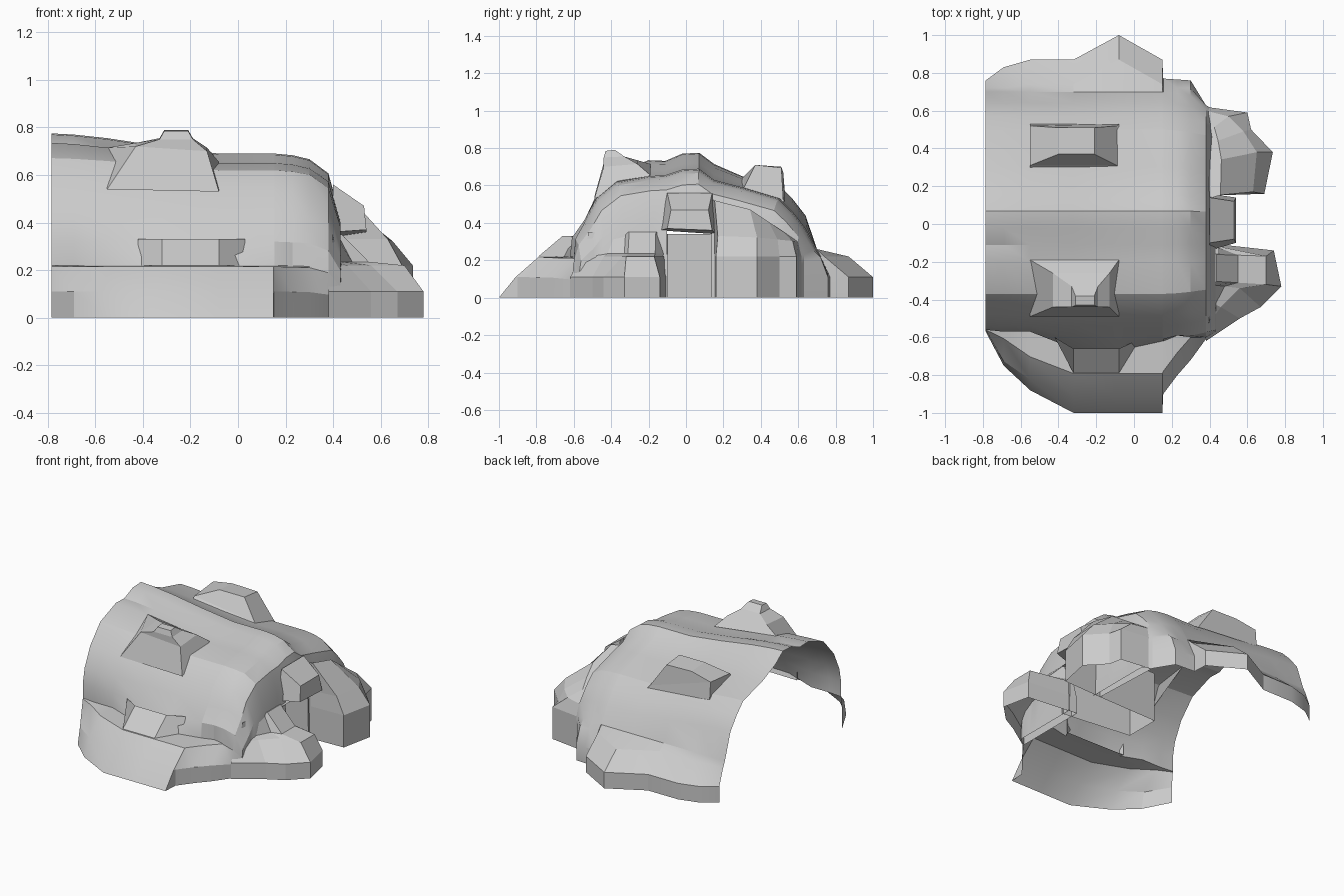
import bpy
import bmesh

cube = bpy.data.objects.get("Cube")
if cube:
    bpy.data.objects.remove(cube, do_unlink=True)

grey = bpy.data.materials.new("stone grey")
grey.use_nodes = True
colour = (0.6, 0.6, 0.6, 1)
grey.diffuse_color = colour
grey.node_tree.nodes["Principled BSDF"].inputs["Base Color"].default_value = colour


def loft(name, rings, closed=False, cap=False, angle=0.0, hole=None):
    """Skin a list of equal-length point rings; hole picks faces to leave out."""
    bm = bmesh.new()
    rows = [[bm.verts.new(p) for p in ring] for ring in rings]
    count = len(rows[0])
    for a, b in zip(rows, rows[1:]):
        for i in range(count if closed else count - 1):
            j = (i + 1) % count
            bm.faces.new((a[i], a[j], b[j], b[i]))
    if cap:
        bm.faces.new(rows[-1])
    bmesh.ops.remove_doubles(bm, verts=bm.verts, dist=0.0005)
    bmesh.ops.recalc_face_normals(bm, faces=bm.faces)
    if sum(f.normal.z * f.calc_area() for f in bm.faces) < 0:
        bmesh.ops.reverse_faces(bm, faces=bm.faces)
    if hole:
        gone = [f for f in bm.faces if hole(f.calc_center_median())]
        bmesh.ops.delete(bm, geom=gone, context='FACES')
    mesh = bpy.data.meshes.new(name)
    bm.to_mesh(mesh)
    bm.free()
    mesh.materials.append(grey)
    obj = bpy.data.objects.new(name, mesh)
    bpy.context.collection.objects.link(obj)
    if angle:
        bpy.ops.object.select_all(action='DESELECT')
        obj.select_set(True)
        bpy.context.view_layer.objects.active = obj
        bpy.ops.object.shade_smooth_by_angle(angle=angle)
    return obj


def rect(x0, x1, y0, y1, heights):
    """Four corners of a rectangle: front left, front right, back right, back left."""
    corners = [(x0, y0), (x1, y0), (x1, y1), (x0, y1)]
    return [(x, y, z) for (x, y), z in zip(corners, heights)]


# Hill cross-section from back to front: y, z, share of the ridge height
section = [(.70, .26, 0), (.64, .37, .8), (.57, .46, .8), (.50, .53, .8), (.30, .59, .7),
           (.15, .63, 1), (.07, .69, 1), (-.02, .685, 1), (-.11, .655, .9),
           (-.20, .65, 1), (-.37, .62, .6), (-.48, .53, .2), (-.54, .42, 0),
           (-.61, .32, 0), (-.68, .22, 0)]

# Stations along x: x, back edge, front edge, wall foot, ridge height, z scale, y scale
stations = [(-.785, .76, -.57, -.56, .085, 1, 1), (-.69, .83, -.75, -.57, .08, 1, 1),
            (-.55, .87, -.88, -.57, .065, 1, 1), (-.32, .87, -1, -.66, .03, 1, 1),
            (-.08, 1, -1, -.67, 0, 1, 1), (.15, .87, -1, -.62, 0, 1, 1),
            (.155, .77, -.90, -.62, 0, 1, 1), (.23, .765, -.80, -.59, 0, .99, .99),
            (.30, .76, -.72, -.60, -.01, .98, .97), (.38, .63, -.61, -.60, 0, .88, .94),
            (.43, .60, -.58, -.57, 0, .62, .92), (.44, .58, -.56, -.55, 0, 0, .9)]


def hill_ring(x, back, front, foot, ridge, zs, ys):
    brow = front + .26 * max(0, -.66 - front) if x < .152 else front
    pts = [(back, 0), (back, .11), (max(min(back, .72), back - .13), .22)]
    pts += [(min(back, max(foot, y * ys)), z + ridge * r) for y, z, r in section]
    pts += [(min(foot, brow + .12), .215), (brow, .11), (front, 0)]
    return [(x, y, z * zs) for y, z in pts]


# The end wall is left open where the side recess goes in
loft("hill_shell", [hill_ring(*s) for s in stations], angle=0.4,
     hole=lambda c: c.x > .43 and -.12 < c.y < .14)

# Recess running into the hill
loft("side_recess", [[(x, y0, 0), (x, y0, .34), (x, y1, .34), (x, y1, 0)]
                     for x, y0, y1 in [(.45, -.16, .15), (-.05, -.10, .14)]], cap=True)

# Crag above the front wall, with a small knob
loft("front_crag", [rect(-.55, -.08, -.49, -.19, (.54, .53, .655, .715)),
                    rect(-.43, -.13, -.44, -.26, (.72, .70, .715, .735)),
                    rect(-.33, -.19, -.44, -.33, (.75, .75, .755, .755)),
                    rect(-.31, -.21, -.43, -.38, (.785, .785, .79, .79))], True, True)

# Outcrop on the rear of the top, higher on its outer end
loft("rear_outcrop", [rect(-.55, -.08, .30, .53, (.635, .585, .51, .55)),
                      rect(-.55, -.09, .31, .52, (.65, .59, .525, .67)),
                      rect(-.40, -.21, .37, .51, (.71, .71, .695, .70))], True, True)

# Sloped step on the front terrace
loft("terrace_step", [[(-.42, -.60, .33), (-.42, -.60, .22), (.03, -.61, .22), (.03, -.61, .33)],
                      [(-.32, -.66, .33), (-.32, -.79, .22), (-.08, -.79, .22), (-.08, -.66, .33)]],
     cap=True)

# Lintel rock over the side recess
loft("side_lintel", [[(.40, -.14, .36), (.40, .16, .34), (.40, .14, .56), (.40, -.10, .56)],
                     [(.54, -.10, .37), (.54, .14, .36), (.53, .12, .47), (.53, -.08, .47)]],
     True, True)

# Side buttress with a low shoulder that climbs to the wall
buttress = [(.40, .15), (.69, .16), (.735, .38), (.62, .50), (.60, .59), (.38, .62)]
shoulder = [(.40, .15), (.63, .17), (.65, .38), (.58, .49), (.50, .57), (.38, .60)]
loft("side_buttress", [[(x, y, 0) for x, y in buttress],
                       [(x, y, .22) for x, y in buttress],
                       [(x, y, .33 - .1 * max(0, y - .3)) for x, y in shoulder],
                       [(.40 + (x - .40) * .25, y * .9, .52 - .6 * max(0, y - .3))
                        for x, y in shoulder]], True, True)

# Foot rock at the front of the side, sweeping up into the wall
foot_rim = [(.38, -.10), (.74, -.14), (.78, -.33), (.67, -.44), (.56, -.50), (.38, -.62)]
ledge = [(.40, -.11), (.70, -.17), (.70, -.32), (.56, -.34), (.46, -.44), (.38, -.55)]
loft("foot_rock", [[(x, y, 0) for x, y in foot_rim],
                   [(x, y, .11) for x, y in foot_rim],
                   [(x, y, .22) for x, y in ledge],
                   [(.40 + (x - .40) * .5, y * .97, .235) for x, y in ledge],
                   [(.40 + (x - .40) * .12, y * .95, .35) for x, y in ledge]],
     True, True)
